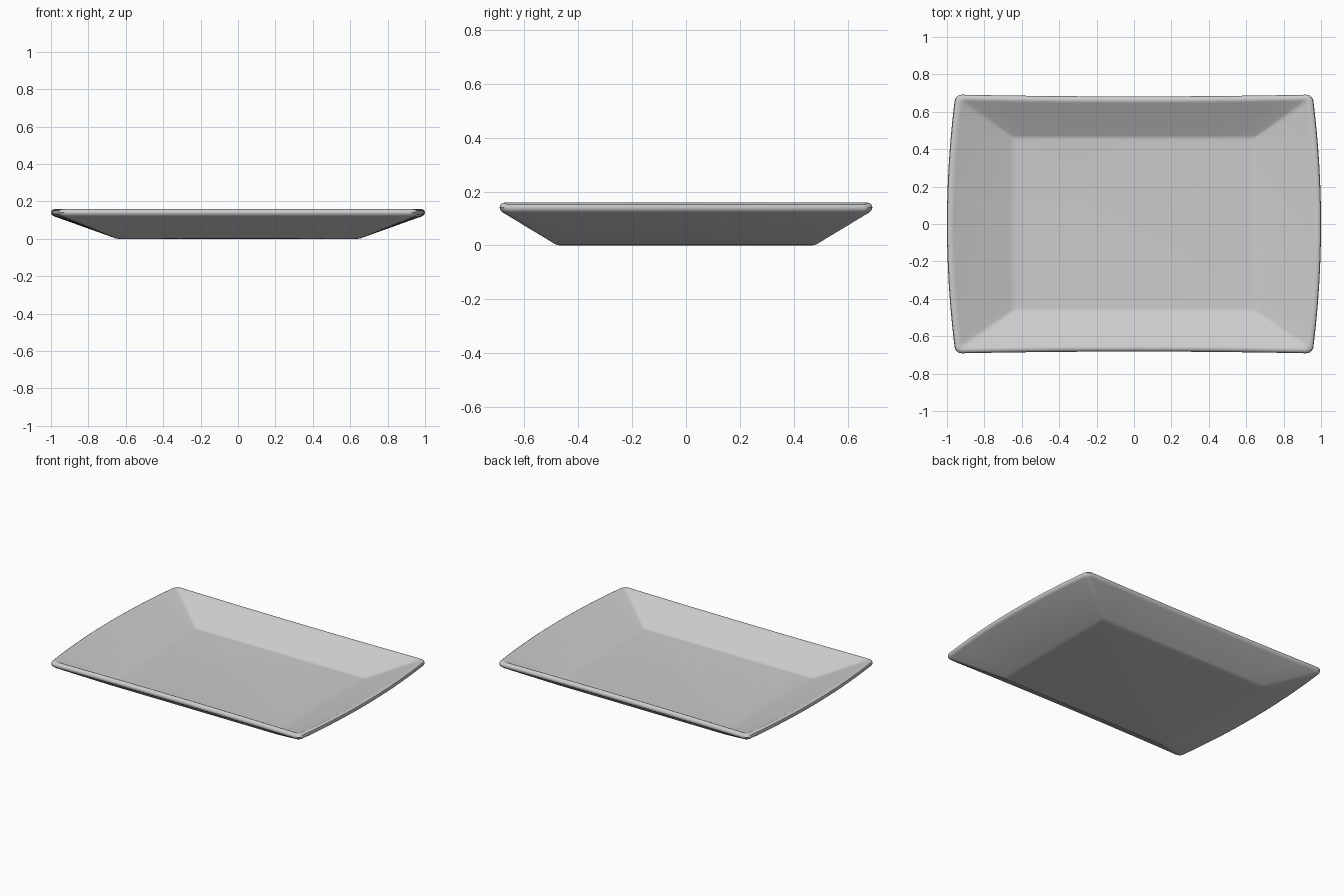
import bpy, bmesh, math

if "Cube" in bpy.data.objects:
    bpy.data.objects.remove(bpy.data.objects["Cube"])

# Rounded rectangle outline with bowed ends and slightly pinched long sides
def outline(hx, hy, bow_x, bow_y, r, z, side=12, arc=5):
    corners = []
    for i, (sx, sy) in enumerate([(1, 1), (-1, 1), (-1, -1), (1, -1)]):
        cx, cy = sx * (hx - r), sy * (hy - r)
        corners.append([(cx + r * math.cos(a), cy + r * math.sin(a))
                        for a in [math.pi / 2 * (i + k / arc) for k in range(arc + 1)]])
    pts = []
    for i in range(4):
        a, b = corners[i][-1], corners[(i + 1) % 4][0]
        pts += corners[i]
        pts += [(a[0] + (b[0] - a[0]) * k / side, a[1] + (b[1] - a[1]) * k / side)
                for k in range(1, side)]
    return [(x + x / hx * bow_x * (1 - (y / hy) ** 2),
             y + y / hy * bow_y * (1 - (x / hx) ** 2), z) for x, y in pts]

# Profile from underside, over the rim, to the inner floor:
# half x, half y, end bow, side bow, corner radius, z
profile = [
    (0.635, 0.465, 0.000, 0.000, 0.012, 0.000),
    (0.652, 0.480, 0.002, 0.000, 0.014, 0.002),
    (0.668, 0.492, 0.004, -0.001, 0.015, 0.009),
    (0.942, 0.678, 0.043, -0.010, 0.028, 0.121),
    (0.952, 0.688, 0.045, -0.010, 0.032, 0.130),
    (0.955, 0.692, 0.045, -0.010, 0.034, 0.141),
    (0.952, 0.688, 0.045, -0.010, 0.033, 0.152),
    (0.943, 0.679, 0.045, -0.010, 0.030, 0.158),
    (0.931, 0.668, 0.044, -0.010, 0.026, 0.159),
    (0.918, 0.656, 0.043, -0.010, 0.022, 0.153),
    (0.660, 0.473, 0.003, 0.000, 0.012, 0.036),
    (0.645, 0.462, 0.001, 0.000, 0.012, 0.031),
    (0.628, 0.448, 0.000, 0.000, 0.012, 0.030),
]

# Loft the rings into one closed shell
bm = bmesh.new()
rings = [[bm.verts.new(p) for p in outline(*row)] for row in profile]
n = len(rings[0])
for a, b in zip(rings, rings[1:]):
    for i in range(n):
        j = (i + 1) % n
        bm.faces.new((a[i], a[j], b[j], b[i]))
bm.faces.new(rings[0][::-1])
bm.faces.new(rings[-1])
bmesh.ops.recalc_face_normals(bm, faces=bm.faces)

mesh = bpy.data.meshes.new("serving_plate")
bm.to_mesh(mesh)
bm.free()
plate = bpy.data.objects.new("serving_plate", mesh)
bpy.context.collection.objects.link(plate)
bpy.context.view_layer.objects.active = plate
plate.select_set(True)
bpy.ops.object.shade_smooth_by_angle(angle=math.radians(40))
